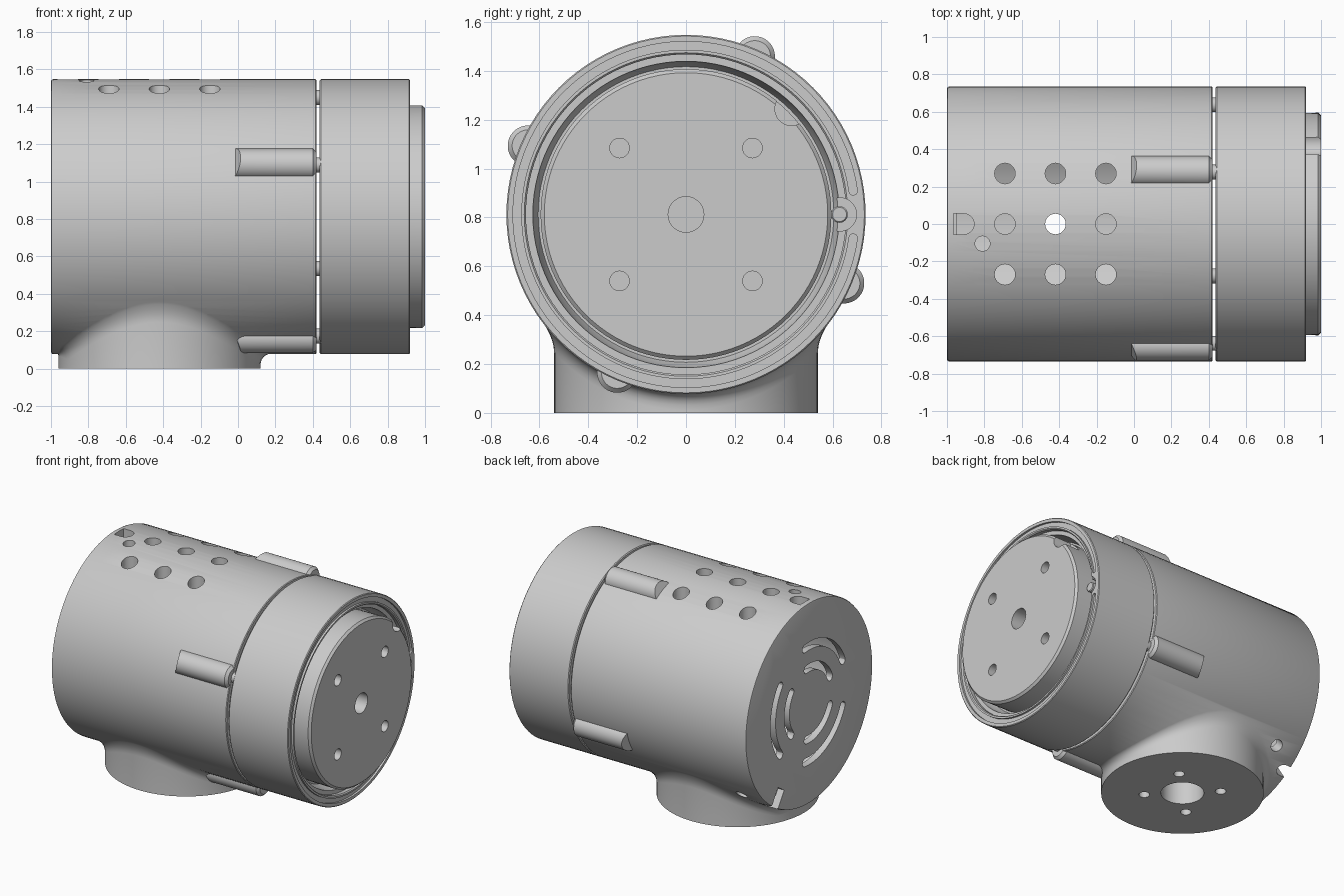
import bpy, bmesh
from math import sin, cos, pi, radians, sqrt, hypot
from mathutils import Vector, Matrix

if "Cube" in bpy.data.objects:
    bpy.data.objects.remove(bpy.data.objects["Cube"])

C = 0.812      # height of the barrel axis
R = 0.735      # barrel radius
N = 96


def loft(name, rings):
    """Closed solid through equally sized point rings, capped at both ends."""
    bm = bmesh.new()
    rows = [[bm.verts.new(p) for p in ring] for ring in rings]
    n = len(rows[0])
    for a, b in zip(rows, rows[1:]):
        for i in range(n):
            bm.faces.new((a[i], a[(i + 1) % n], b[(i + 1) % n], b[i]))
    bm.faces.new(rows[0])
    bm.faces.new(rows[-1])
    bmesh.ops.recalc_face_normals(bm, faces=bm.faces)
    me = bpy.data.meshes.new(name)
    bm.to_mesh(me)
    bm.free()
    ob = bpy.data.objects.new(name, me)
    bpy.context.collection.objects.link(ob)
    return ob


def lathe(name, profile, y=0, z=C, n=N):
    """Revolve (x, radius) pairs around an axis parallel to x."""
    return loft(name, [[(x, y + r * cos(2 * pi * i / n), z + r * sin(2 * pi * i / n))
                        for i in range(n)] for x, r in profile])


def rod(name, x, y, r, z0, z1, n=32):
    """Vertical cylinder."""
    return loft(name, [[(x + r * cos(2 * pi * i / n), y + r * sin(2 * pi * i / n), z)
                        for i in range(n)] for z in (z0, z1)])


def arc_slot(r, w, a0, a1, x0, x1, n=24):
    """Curved slot with round ends, extruded along x."""
    a0, a1, h = radians(a0), radians(a1), w / 2
    pts = []
    for rad, s, e in ((r + h, a0, a1), (r - h, a1, a0)):
        pts += [(rad * cos(s + (e - s) * i / n), rad * sin(s + (e - s) * i / n))
                for i in range(n + 1)]
        side = 1 if rad > r else -1
        for k in range(1, 6):
            t = pi * k / 6
            rr, off = r + side * h * cos(t), side * h * sin(t)
            pts.append((rr * cos(e) - off * sin(e), rr * sin(e) + off * cos(e)))
    return loft("cutter", [[(x, y, C + z) for y, z in pts] for x in (x0, x1)])


def boolean(ob, tool, op='DIFFERENCE'):
    m = ob.modifiers.new("bool", 'BOOLEAN')
    m.operation, m.object, m.solver = op, tool, 'EXACT'
    bpy.context.view_layer.objects.active = ob
    bpy.ops.object.modifier_apply(modifier=m.name)
    bpy.data.objects.remove(tool, do_unlink=True)


def turned(ob, angle):
    """Turn a mesh around the barrel axis."""
    piv = Matrix.Translation((0, 0, C))
    ob.data.transform(piv @ Matrix.Rotation(radians(angle), 4, 'X') @ piv.inverted())
    return ob


# Barrel housing
body = lathe("barrel_housing", [(-1, R - .012), (-.997, R - .004), (-.988, R),
                                (.415, R), (.42, R - .005)])

# Round foot, flaring into the barrel
BX, BR = -0.42, 0.54
steps = 6
rings = [[] for _ in range(steps + 3)]
for i in range(N):
    t = 2 * pi * i / N
    c, s = cos(t), sin(t)
    f = .065
    if c < 0:
        f = min(f, .55 / max(-c, .01) - BR)
    surf = lambda r: C - sqrt(R * R - (r * s) ** 2)
    top, out = surf(BR), surf(BR + f) + .004
    rings[0].append((BX + BR * c, BR * s, 0))
    for k in range(steps + 1):
        u = k / steps
        r = BR + f * u * u
        z = (1 - u) ** 2 * (top - f) + 2 * u * (1 - u) * top + u * u * out
        rings[k + 1].append((BX + r * c, r * s, z))
    rings[-1].append((BX + .3 * c, .3 * s, .55))
boolean(body, loft("foot", rings), 'UNION')

# Hollow interior
boolean(body, lathe("cutter", [(-.95, .65), (.38, .65)]))

# Vent holes on top
for x in (-.69, -.42, -.15):
    for y in (-.27, 0, .27):
        boolean(body, rod("cutter", x, y, .055, 1.2, 1.7))
boolean(body, rod("cutter", -.81, -.105, .04, 1.2, 1.7))


def d_slot(x0, x1, w):
    pts = [(x0, -w), *[(x1 - w + w * cos(a), w * sin(a))
                       for a in (radians(-90 + 15 * k) for k in range(13))], (x0, w)]
    return loft("cutter", [[(x, y, z) for x, y in pts] for z in (C + .6, 1.7)])


# D-shaped slot on top, open notch and hole low at the back
boolean(body, d_slot(-.965, -.855, .055))
boolean(body, turned(d_slot(-1.1, -.91, .042), 180 + 33))
boolean(body, turned(rod("cutter", -.81, 0, .042, C + .6, 1.7), 180 + 44))

# Curved vents in the rear wall
for mid in (0, 120, 240):
    for r in (.26, .42):
        boolean(body, arc_slot(r, .058, mid - 37, mid + 37, -1.1, -.9))

# Cable opening and screw holes under the foot
boolean(body, rod("cutter", BX, 0, .143, -.1, .4, 48))
for sx in (-1, 1):
    for sy in (-1, 1):
        boolean(body, rod("cutter", BX + .18 * sx, .18 * sy, .036, -.1, .4))

# Four screw bosses along the barrel, with pins across the gap
for k in range(4):
    n, rr, cr = 40, .083, .705
    specs = [(None, rr), (.40, rr), (.419, rr - .018)]
    boss_rings = []
    for x, r in specs:
        ring = []
        for i in range(n):
            a = 2 * pi * i / n
            h = cr + r * sin(a) - .72
            ring.append((-.02 + .5 * h if x is None else x, r * cos(a), C + cr + r * sin(a)))
        boss_rings.append(ring)
    turned(loft(f"screw_boss_{k + 1}", boss_rings), -23.5 + 90 * k)
    pin = lathe(f"gap_pin_{k + 1}", [(.41, .04), (.445, .04)], z=C + cr - .01, n=24)
    turned(pin, -23.5 + 90 * k)

# Front ring with stepped mouth
ring = lathe("front_ring", [(.437, R - .006), (.443, R), (.915, R), (.92, R - .005),
                            (.92, .662), (.912, .655), (.885, .655), (.885, .627),
                            (.84, .622), (.80, .605), (.80, .3)])
boolean(ring, arc_slot(.691, .034, 8, 352, .905, 1, 120))
boolean(ring, lathe("cutter", [(.84, .068), (1.1, .068)], y=.63, n=40))
lathe("stop_pin", [(.79, .034), (.905, .034), (.91, .029)], y=.628, n=32)

# Front disc with bolt holes and edge scoop
disc = lathe("front_disc", [(.75, .592), (.985, .595), (1, .58)])
boolean(disc, lathe("cutter", [(.9, .073), (1.1, .073)], n=40))
for sy in (-1, 1):
    for sz in (-1, 1):
        boolean(disc, lathe("cutter", [(.9, .04), (1.1, .04)],
                            y=.272 * sy, z=C + .272 * sz, n=32))
boolean(disc, lathe("cutter", [(.86, .068), (1.1, .068)], y=.432, z=C + .432, n=40))

# Smooth shading with crisp edges
for ob in bpy.data.objects:
    bpy.ops.object.select_all(action='DESELECT')
    ob.select_set(True)
    bpy.context.view_layer.objects.active = ob
    bpy.ops.object.shade_smooth_by_angle(angle=radians(30))
